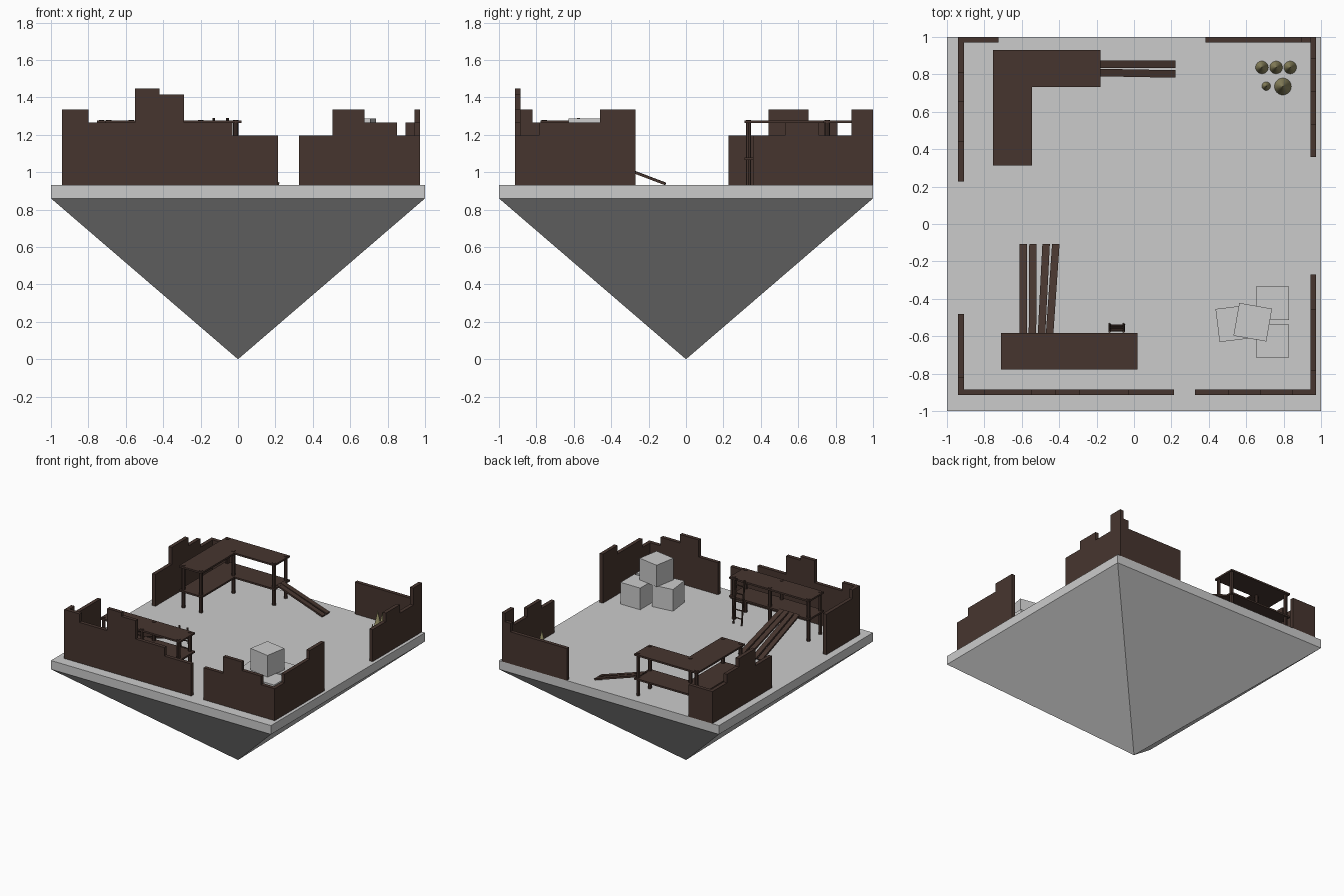
import bpy, bmesh, math
from mathutils import Matrix, Vector

if "Cube" in bpy.data.objects:
    bpy.data.objects.remove(bpy.data.objects["Cube"])

G = 0.932  # ground height


def material(name, rgb):
    m = bpy.data.materials.new(name)
    m.diffuse_color = (*rgb, 1)
    m.use_nodes = True
    m.node_tree.nodes["Principled BSDF"].inputs["Base Color"].default_value = m.diffuse_color
    return m


WOOD = material("dark_wood", (0.062, 0.036, 0.028))
OLIVE = material("olive", (0.30, 0.27, 0.13))


def finish(name, bm, mat=None):
    bmesh.ops.recalc_face_normals(bm, faces=bm.faces)
    me = bpy.data.meshes.new(name)
    bm.to_mesh(me)
    bm.free()
    ob = bpy.data.objects.new(name, me)
    bpy.context.collection.objects.link(ob)
    if mat:
        me.materials.append(mat)
    return ob


def box(name, lo, hi, mat=None):
    lo, hi = Vector(lo), Vector(hi)
    bm = bmesh.new()
    bmesh.ops.create_cube(bm, size=1, matrix=Matrix.Translation((lo + hi) / 2)
                          @ Matrix.Diagonal((*(hi - lo), 1)))
    return finish(name, bm, mat)


def prism(name, pts, offset, mat=None):
    bm = bmesh.new()
    f = bm.faces.new([bm.verts.new(p) for p in pts])
    ext = bmesh.ops.extrude_face_region(bm, geom=[f])["geom"]
    bmesh.ops.translate(bm, vec=offset, verts=[v for v in ext if isinstance(v, bmesh.types.BMVert)])
    return finish(name, bm, mat)


def cone(name, a, b, r1, r2, sides, mat):
    a, b = Vector(a), Vector(b)
    rot = (b - a).to_track_quat('Z', 'Y').to_matrix().to_4x4()
    bm = bmesh.new()
    bmesh.ops.create_cone(bm, cap_ends=True, segments=sides, radius1=r1, radius2=r2,
                          depth=(b - a).length, matrix=Matrix.Translation((a + b) / 2) @ rot)
    return finish(name, bm, mat)


def wall(name, axis, at, start, steps, t=0.03):
    """Stepped ruin wall; steps are (end, top height)."""
    prof, s = [(start, G)], start
    for e, h in steps:
        prof += [(s, h), (e, h)]
        s = e
    prof.append((s, G))
    if axis == 'x':
        prism(name, [(u, at, z) for u, z in prof], (0, t, 0), WOOD)
    else:
        prism(name, [(at, u, z) for u, z in prof], (t, 0, 0), WOOD)


def plank(name, a, b, w=0.04, t=0.014):
    """Sloping board whose top centreline runs from a to b."""
    a, b = Vector(a), Vector(b)
    d = (b - a).normalized()
    side = d.cross(Vector((0, 0, 1))).normalized() * w / 2
    prism(name, [a - side, a + side, b + side, b - side], d.cross(side).normalized() * t, WOOD)


# floating ground: slab over an inverted pyramid
box("ground_slab", (-1, -1, 0.86), (1, 1, G))
bm = bmesh.new()
top = [bm.verts.new((x, y, 0.86)) for x, y in ((-1, -1), (1, -1), (1, 1), (-1, 1))]
tip = bm.verts.new((0, 0, 0))
bm.faces.new(top)
for i in range(4):
    bm.faces.new((top[i], top[(i + 1) % 4], tip))
finish("ground_underside", bm)

# broken perimeter walls
L, M, H = 1.195, 1.265, 1.335
wall("front_wall_left", 'x', -0.914, -0.94,
     [(-0.80, H), (-0.55, M), (-0.42, 1.447), (-0.29, 1.416), (-0.03, M), (0.215, L)])
wall("front_wall_right", 'x', -0.914, 0.327, [(0.505, L), (0.675, H), (0.85, M), (0.974, L)])
wall("left_wall_front", 'y', -0.94, -0.884, [(-0.82, H), (-0.48, M)])
wall("left_wall_back", 'y', -0.94, 0.228, [(0.44, L), (0.655, H), (0.81, M), (1.0, L)])
wall("right_wall_front", 'y', 0.944, -0.884, [(-0.785, L), (-0.46, M), (-0.27, H)])
wall("right_wall_back", 'y', 0.944, 0.357, [(0.53, L), (0.71, M), (0.885, L), (1.0, H)])
wall("back_wall_left", 'x', 0.97, -0.91, [(-0.725, L)])
wall("back_wall_right", 'x', 0.97, 0.383, [(0.895, L), (0.944, M)])

# L-shaped scaffold, two decks
ell = [(-0.755, 0.312), (-0.545, 0.312), (-0.545, 0.733), (-0.18, 0.733), (-0.18, 0.93), (-0.755, 0.93)]
for name, z in (("upper", 1.262), ("lower", 1.064)):
    prism(f"corner_scaffold_{name}_deck", [(x, y, z) for x, y in ell], (0, 0, 0.014), WOOD)

# straight scaffold, two decks
for name, z in (("upper", 1.262), ("lower", 1.11)):
    box(f"front_scaffold_{name}_deck", (-0.71, -0.778, z), (0.018, -0.584, z + 0.014), WOOD)

# scaffold posts
posts = [(-0.73, 0.334), (-0.57, 0.334), (-0.57, 0.755), (-0.73, 0.905), (-0.2, 0.905), (-0.2, 0.755)]
posts += [(x, y) for x in (-0.69, -0.34, -0.012) for y in (-0.757, -0.606)]
for i, (x, y) in enumerate(posts):
    cone(f"scaffold_post_{i}", (x, y, G), (x, y, 1.28), 0.0145, 0.0145, 8, WOOD)

# ramps of loose planks
for i, (y0, y1) in enumerate(((0.855, 0.855), (0.81, 0.802))):
    plank(f"back_ramp_plank_{i}", (-0.2, y0, 1.084), (0.222, y1, G + 0.012))
for i, (x0, x1) in enumerate(((-0.592, -0.592), (-0.543, -0.54), (-0.495, -0.47), (-0.452, -0.418))):
    plank(f"front_ramp_plank_{i}", (x0, -0.6, 1.13), (x1, -0.107, G + 0.012))

# ladder leaning on the straight scaffold
foot, head = Vector((0, -0.537, G)), Vector((0, -0.575, 1.29))
for side, x in (("left", -0.13), ("right", -0.056)):
    cone(f"ladder_rail_{side}", foot + Vector((x, 0, 0)), head + Vector((x, 0, 0)), 0.007, 0.007, 8, WOOD)
for i in range(5):
    p = foot.lerp(head, (i + 0.8) / 5.6)
    cone(f"ladder_rung_{i}", p + Vector((-0.13, 0, 0)), p + Vector((-0.056, 0, 0)), 0.005, 0.005, 8, WOOD)

# stacked crates
S = 0.178
for i, (x, y, level, deg) in enumerate(((0.74, -0.424, 0, 0), (0.74, -0.625, 0, 0),
                                        (0.535, -0.532, 0, 7), (0.635, -0.525, 1, -10))):
    bm = bmesh.new()
    bmesh.ops.create_cube(bm, size=S, matrix=Matrix.Translation((x, y, G + S * (level + 0.5)))
                          @ Matrix.Rotation(math.radians(deg), 4, 'Z'))
    finish(f"crate_{i}", bm)

# spikes in the back corner
for i, (x, y, r, h) in enumerate(((0.684, 0.837, 0.034, 0.16), (0.76, 0.837, 0.034, 0.16),
                                  (0.835, 0.837, 0.034, 0.16), (0.796, 0.735, 0.045, 0.21),
                                  (0.707, 0.737, 0.023, 0.1))):
    cone(f"spike_{i}", (x, y, G), (x, y, G + h), r, 0, 32, OLIVE)
